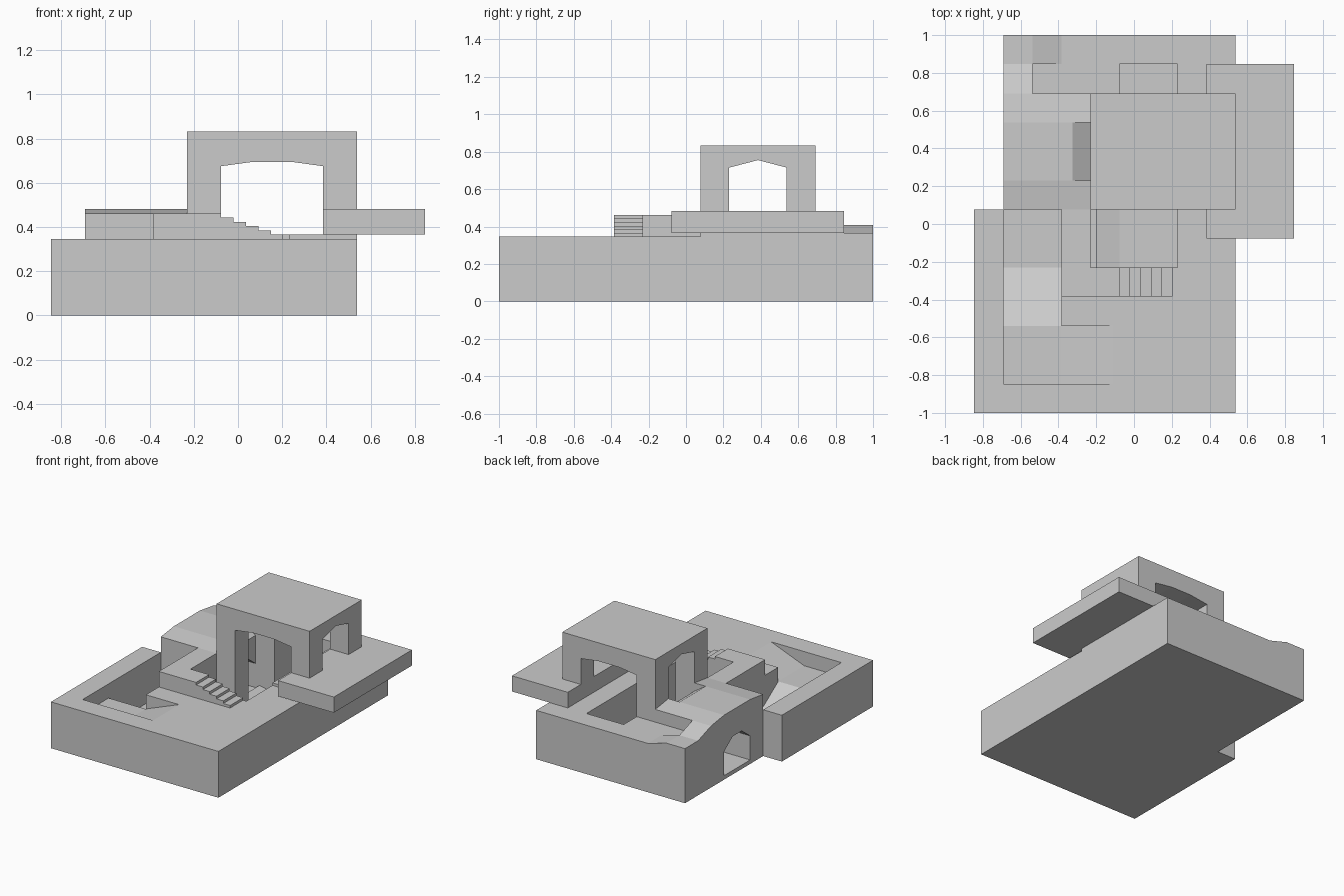
import bpy, bmesh
from mathutils import Vector

if "Cube" in bpy.data.objects:
    bpy.data.objects.remove(bpy.data.objects["Cube"])


def prism(name, pts, axis, a, b):
    """Extrude a 2D profile along an axis from a to b (x: y,z  y: x,z  z: x,y)."""
    place = {'x': lambda p, t: (t, p[0], p[1]),
             'y': lambda p, t: (p[0], t, p[1]),
             'z': lambda p, t: (p[0], p[1], t)}[axis]
    bm = bmesh.new()
    face = bm.faces.new([bm.verts.new(place(p, a)) for p in pts])
    out = bmesh.ops.extrude_face_region(bm, geom=[face])
    moved = [g for g in out['geom'] if isinstance(g, bmesh.types.BMVert)]
    offset = Vector(place((0, 0), b)) - Vector(place((0, 0), a))
    bmesh.ops.translate(bm, verts=moved, vec=offset)
    bmesh.ops.recalc_face_normals(bm, faces=bm.faces)
    mesh = bpy.data.meshes.new(name)
    bm.to_mesh(mesh)
    bm.free()
    ob = bpy.data.objects.new(name, mesh)
    bpy.context.collection.objects.link(ob)
    return ob


def box(name, x0, x1, y0, y1, z0, z1):
    return prism(name, [(x0, y0), (x1, y0), (x1, y1), (x0, y1)], 'z', z0, z1)


def cut(target, cutters):
    for c in cutters:
        m = target.modifiers.new('cut', 'BOOLEAN')
        m.operation, m.solver, m.object = 'DIFFERENCE', 'EXACT', c


G, B, P, LOW = .346, .365, .462, .03   # front ground, back ground, platform, lower floor

# Ground, with a slightly higher back part
ground = prism('ground', [(-.846, -1), (.538, -1), (.538, 1), (-.692, 1),
                          (-.692, .077), (-.846, .077)], 'z', 0, G)
back_ground = box('back_ground', -.692, .538, .077, 1, .33, B)

# Raised terrain
platform = box('platform', -.385, -.077, -.385, .077, .3, P)
hill = prism('hill', [(.077, .3), (.077, P), (.231, .482), (.538, .482), (.692, .46), (.692, .3)],
             'x', -.692, -.231)
hill_side = prism('hill_side', [(.692, .3), (.692, .46), (.846, .408), (.846, .3)],
                  'x', -.692, -.538)
hill_end = prism('hill_end', [(-.692, .3), (-.692, .408), (-.538, .408), (-.385, B), (-.385, .3)],
                 'y', .846, 1)

# Stairs down from the platform
for i in range(5):
    x = -.077 + i * .0563
    box(f'step_{i + 1}', x, x + .0563, -.385, -.231, .33, .443 - i * .0195)

# Overhanging deck
box('deck', .385, .846, -.077, .846, B, .482)

# Trench, tunnel and courtyard cutters
trench_ramp = prism('trench_ramp_cutter', [(-.11, G), (-.385, .24), (-.692, .24), (-.692, .6), (-.11, .6)],
                    'y', -.846, -.538)
trench = prism('trench_cutter', [(-.54, .24), (-.231, LOW), (.077, LOW), (.077, .6), (-.54, .6)],
               'x', -.692, -.385)


def arch(y0, y1):
    return [(y0, LOW), (y1, LOW), (y1, .21), (y1 - .1, .285), (y0 + .1, .285), (y0, .21)]


tunnel = prism('tunnel_cutter', arch(.231, .538), 'x', -.8, -.2)
passage = prism('passage_cutter', arch(-.231, .077), 'x', -.4, -.2)
pit = prism('pit_cutter', [(-.231, .06), (-.077, LOW), (.231, LOW), (.231, .6), (-.231, .6)],
            'y', -.231, .692)
pit_back = box('pit_back_cutter', -.077, .231, .6, .846, LOW, .6)
hill_ramp = prism('hill_ramp_cutter', [(-.325, .482), (-.2, .40), (-.2, .6), (-.325, .6)],
                  'y', .231, .538)

cut(ground, [trench_ramp, trench, tunnel, passage, pit, pit_back])
cut(back_ground, [pit, pit_back])
cut(platform, [pit])
cut(hill, [hill_ramp])

# Canopy on four legs with vaulted openings both ways
canopy = box('canopy', -.231, .538, .077, .692, .01, .832)
front_opening = prism('front_opening_cutter', [(-.077, -.1), (.385, -.1), (.385, .675), (.24, .695),
                                               (.07, .695), (-.077, .675)], 'y', 0, .8)
side_opening = prism('side_opening_cutter', [(.231, -.1), (.538, -.1), (.538, .715), (.385, .755),
                                             (.231, .715)], 'x', -.4, .7)
cut(canopy, [front_opening, side_opening])

# Apply the cuts and drop the cutters
bpy.context.view_layer.update()
deps = bpy.context.evaluated_depsgraph_get()
cut_parts = [ground, back_ground, platform, hill, canopy]
meshes = [bpy.data.meshes.new_from_object(o.evaluated_get(deps)) for o in cut_parts]
for o, m in zip(cut_parts, meshes):
    o.modifiers.clear()
    o.data = m
for c in [trench_ramp, trench, tunnel, passage, pit, pit_back, hill_ramp, front_opening, side_opening]:
    bpy.data.objects.remove(c)
